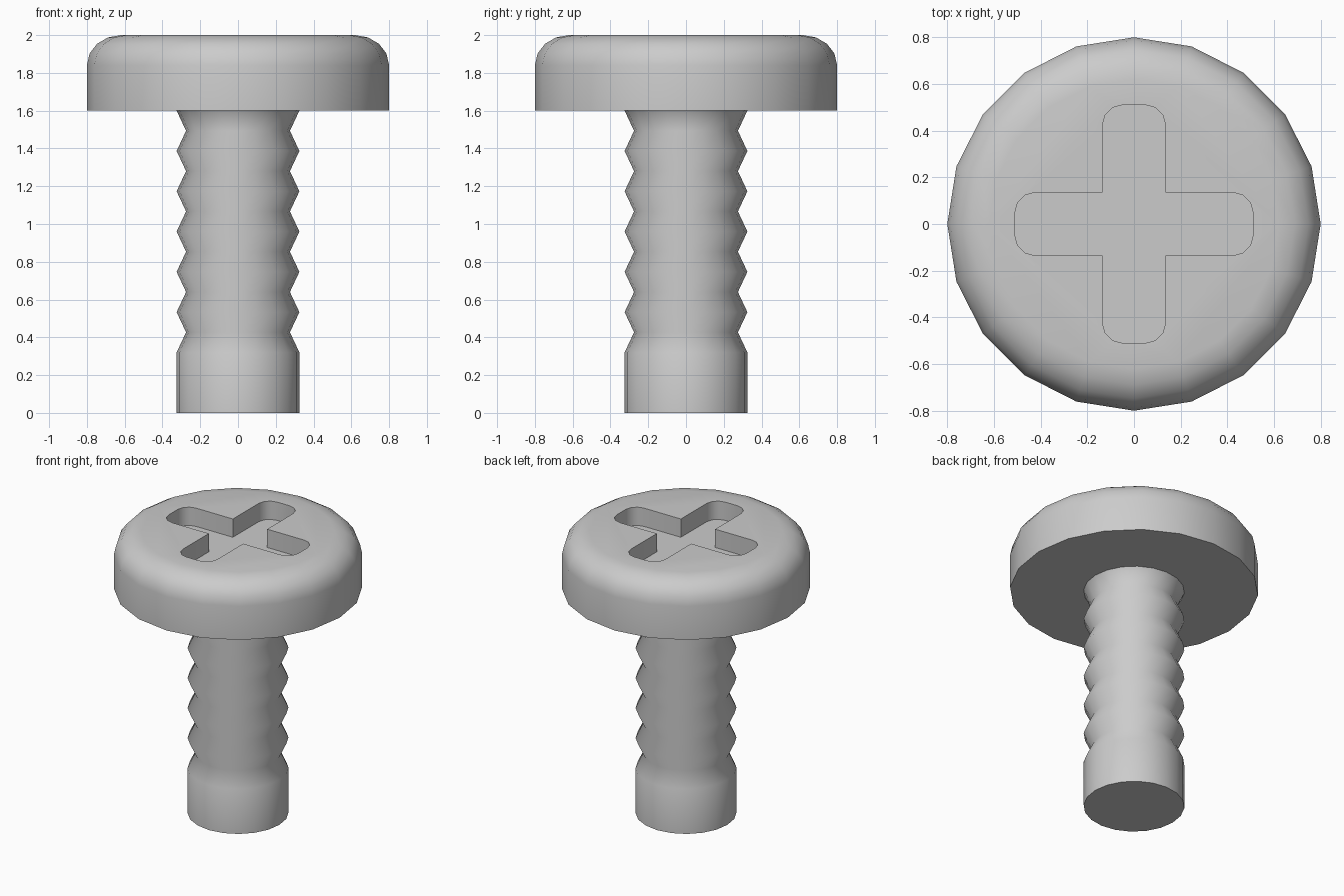
import bpy, bmesh
from math import sin, cos, pi, radians

if "Cube" in bpy.data.objects:
    bpy.data.objects.remove(bpy.data.objects["Cube"])

SIDES = 20


def finish(name, bm):
    bmesh.ops.recalc_face_normals(bm, faces=bm.faces[:])
    mesh = bpy.data.meshes.new(name)
    bm.to_mesh(mesh)
    bm.free()
    obj = bpy.data.objects.new(name, mesh)
    bpy.context.collection.objects.link(obj)
    return obj


def lathe(name, profile):
    """Closed solid of revolution from (radius, z) points."""
    bm = bmesh.new()
    rings = [[bm.verts.new((r * cos(2 * pi * i / SIDES), r * sin(2 * pi * i / SIDES), z))
              for i in range(SIDES)] for r, z in profile]
    for a, b in zip(rings, rings[1:]):
        for i in range(SIDES):
            j = (i + 1) % SIDES
            bm.faces.new((a[i], a[j], b[j], b[i]))
    bm.faces.new(rings[0])
    bm.faces.new(rings[-1])
    return finish(name, bm)


def smooth(obj, angle):
    bpy.ops.object.select_all(action='DESELECT')
    obj.select_set(True)
    bpy.context.view_layer.objects.active = obj
    bpy.ops.object.shade_smooth_by_angle(angle=radians(angle))


# Threaded shank: plain tip, then alternating valleys and crests
pitch = 1.28 / 6
shank_profile = [(0.325, 0), (0.325, 0.32)]
for k in range(6):
    shank_profile += [(0.275, 0.32 + (k + 0.5) * pitch), (0.325, 0.32 + (k + 1) * pitch)]
shank = lathe("threaded_shank", shank_profile)

# Pan head with rounded top edge
head_profile = [(0.8, 1.6)]
for k in range(5):
    t = k * pi / 8
    head_profile.append((0.62 + 0.18 * cos(t), 1.84 + 0.16 * sin(t)))
head = lathe("screw_head", head_profile)

# Cross-shaped recess cutter with rounded arm ends
W, L, R, DEPTH = 0.135, 0.51, 0.085, 0.13
arm = [(W, -W)]
arm = [(L - R + R * sin(t), -(W - R) - R * cos(t)) for t in (0, pi / 6, pi / 3, pi / 2)]
arm += [(x, -y) for x, y in reversed(arm)] + [(W, W)]
outline = []
for q in range(4):
    c, s = round(cos(q * pi / 2)), round(sin(q * pi / 2))
    outline += [(c * x - s * y, s * x + c * y) for x, y in arm]
bm = bmesh.new()
base = bm.faces.new([bm.verts.new((x, y, 2 - DEPTH)) for x, y in outline])
top = bmesh.ops.extrude_face_region(bm, geom=[base])
bmesh.ops.translate(bm, vec=(0, 0, 0.4),
                    verts=[v for v in top["geom"] if isinstance(v, bmesh.types.BMVert)])
cutter = finish("recess_cutter", bm)
cutter.hide_render = True

# Cut the recess and remove the cutter
mod = head.modifiers.new("recess", 'BOOLEAN')
mod.operation = 'DIFFERENCE'
mod.solver = 'EXACT'
mod.object = cutter
bpy.context.view_layer.objects.active = head
bpy.ops.object.modifier_apply(modifier=mod.name)
bpy.data.objects.remove(cutter)

smooth(head, 35)
smooth(shank, 60)
